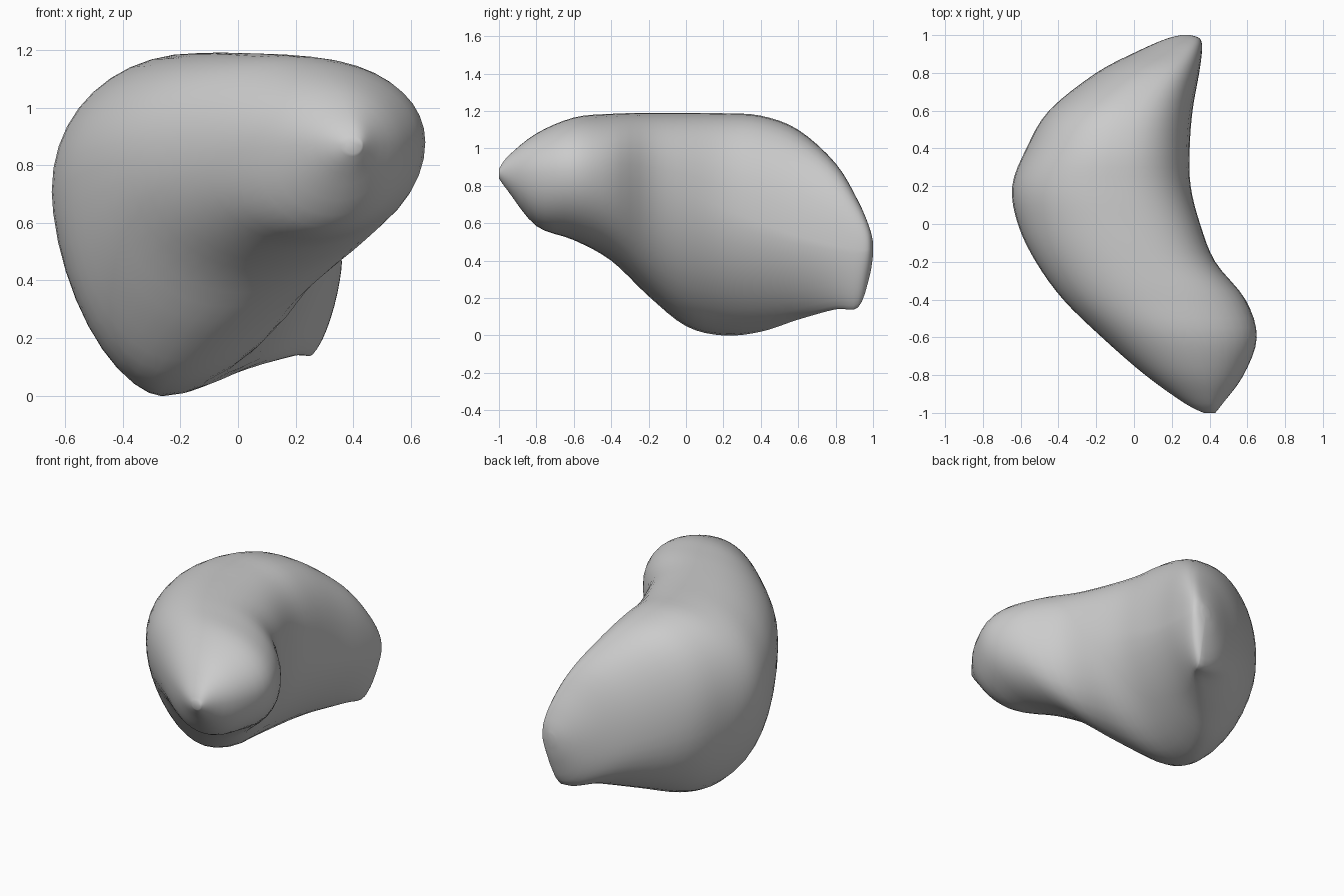
import bpy
import bmesh
import math

old = bpy.data.objects.get("Cube")
if old:
    bpy.data.objects.remove(old, do_unlink=True)

# Guide curves sharing the same stations, from the blunt front end to the back tip
GUIDES = {
    "y":       [-1, -.95, -.8, -.6, -.4, -.2, 0, .2, .4, .6, .8, .92, .98, 1],
    "min_x":   [.37, .27, .06, -.17, -.375, -.52, -.615, -.645, -.57, -.45, -.2, .03, .17, .25],
    "max_x":   [.43, .47, .58, .65, .59, .43, .35, .3, .295, .31, .345, .36, .35, .3],
    "bottom":  [.84, .77, .585, .51, .4, .21, .05, 0, .02, .085, .14, .15, .31, .43],
    "top":     [.89, .96, 1.08, 1.165, 1.185, 1.19, 1.19, 1.188, 1.175, 1.1, .92, .72, .58, .5],
    "crown_x": [.4, .39, .33, .24, .1, -.02, -.1, -.14, -.13, -.07, .1, .23, .28, .28],
    "belly_x": [.4, .38, .31, .2, .06, -.12, -.24, -.27, -.18, 0, .2, .26, .28, .28],
    "min_z":   [.87, .87, .86, .84, .82, .78, .73, .7, .66, .6, .5, .45, .45, .46],
    "max_z":   [.87, .87, .87, .88, .86, .82, .76, .68, .6, .53, .48, .46, .46, .46],
}
STATIONS = len(GUIDES["y"])
STEPS = 4
SIDES = 40


def smooth_value(values, t):
    """Catmull-Rom interpolation through a list of guide values."""
    i = min(int(t), STATIONS - 2)
    f = t - i
    a, b = values[max(i - 1, 0)], values[i]
    c, d = values[i + 1], values[min(i + 2, STATIONS - 1)]
    return b + .5 * f * (c - a + f * (2*a - 5*b + 4*c - d + f * (3*(b - c) + d - a)))


def section(t):
    """Closed cross-section made of four rounded quarters between its extremes."""
    g = {name: smooth_value(values, t) for name, values in GUIDES.items()}
    y = g["y"]
    # Roundness of each quarter, keyed by (upper, inner)
    roundness = {(True, True): 2.3 + .3 * math.tanh(4 * (y + .35)),
                 (True, False): 2.1,
                 (False, True): min(2, 1.85 - .45 * y),
                 (False, False): 2.1 - .45 * math.exp(-((y - .2) / .2) ** 2)}
    points = []
    for k in range(SIDES):
        angle = math.tau * k / SIDES
        c, s = math.cos(angle), math.sin(angle)
        upper, inner = s >= 0, c >= 0
        power = 2 / roundness[upper, inner]
        mid_x = g["crown_x"] if upper else g["belly_x"]
        edge_x, mid_z = (g["max_x"], g["max_z"]) if inner else (g["min_x"], g["min_z"])
        edge_z = g["top"] if upper else g["bottom"]
        points.append((mid_x + (edge_x - mid_x) * abs(c) ** power,
                       y,
                       mid_z + (edge_z - mid_z) * abs(s) ** power))
    return points


# Curved organic body, lofted through the cross-sections and closed at both ends
bm = bmesh.new()
rings = [[bm.verts.new(p) for p in section(i / STEPS)]
         for i in range((STATIONS - 1) * STEPS + 1)]
for near, far in zip(rings, rings[1:]):
    for k in range(SIDES):
        n = (k + 1) % SIDES
        bm.faces.new((near[k], near[n], far[n], far[k]))
bm.faces.new(rings[0])
bm.faces.new(rings[-1])
bmesh.ops.recalc_face_normals(bm, faces=bm.faces)
mesh = bpy.data.meshes.new("curved_body")
bm.to_mesh(mesh)
bm.free()
body = bpy.data.objects.new("curved_body", mesh)
bpy.context.collection.objects.link(body)
mesh.shade_smooth()

# Plain grey surface
grey = bpy.data.materials.new("plain grey")
grey.use_nodes = True
colour = (.6, .6, .6, 1)
grey.diffuse_color = colour
grey.node_tree.nodes["Principled BSDF"].inputs["Base Color"].default_value = colour
mesh.materials.append(grey)
